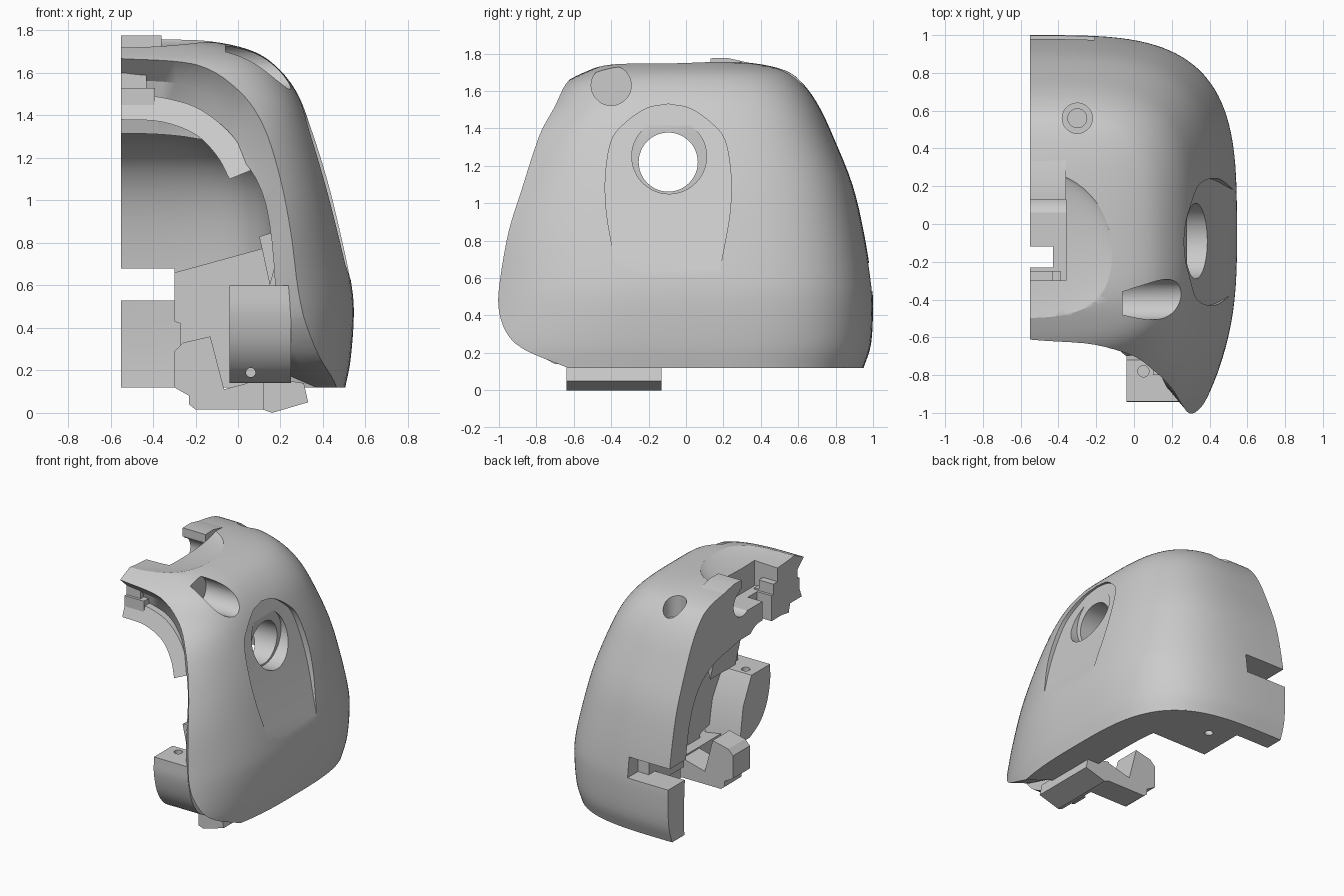
import bpy, bmesh, math
from mathutils import Vector, Matrix

cube = bpy.data.objects.get("Cube")
if cube:
    bpy.data.objects.remove(cube, do_unlink=True)

SEAM = -0.55
MID_Y = -0.1

grey = bpy.data.materials.new("matte grey")
grey.use_nodes = True
grey.diffuse_color = (0.6, 0.6, 0.6, 1)
for node in grey.node_tree.nodes:
    if node.type == 'BSDF_PRINCIPLED':
        node.inputs["Base Color"].default_value = (0.6, 0.6, 0.6, 1)
        node.inputs["Roughness"].default_value = 0.7


def finish(name, bm):
    bmesh.ops.recalc_face_normals(bm, faces=bm.faces[:])
    mesh = bpy.data.meshes.new(name)
    bm.to_mesh(mesh)
    bm.free()
    mesh.materials.append(grey)
    obj = bpy.data.objects.new(name, mesh)
    bpy.context.scene.collection.objects.link(obj)
    return obj


def spline(points, steps):
    """Smooth curve through the given points, any dimension."""
    p = [Vector(q) for q in points]
    p = [p[0] * 2 - p[1]] + p + [p[-1] * 2 - p[-2]]
    out = []
    for i in range(1, len(p) - 2):
        a, b, c, d = p[i - 1:i + 3]
        for k in range(steps):
            t = k / steps
            out.append((b * 2 + (c - a) * t + (a * 2 - b * 5 + c * 4 - d) * t * t
                        + (b * 3 - a - c * 3 + d) * t ** 3) * 0.5)
    return out + [p[-2]]


def bridge(bm, rings):
    n = len(rings[0])
    for low, high in zip(rings, rings[1:]):
        for i in range(n):
            j = (i + 1) % n
            bm.faces.new((low[i], low[j], high[j], high[i]))


def dome(name, rows, rear_power, steps=4, segments=128):
    """Loft of rounded sections: height, half width, front depth, back depth, front squareness."""
    bm = bmesh.new()
    rings = []
    for z, a, front, back, front_power in spline(rows, steps):
        ring = []
        for i in range(segments):
            t = math.tau * (i + 0.5) / segments
            c, s = math.cos(t), math.sin(t)
            depth, power = (back, rear_power) if s > 0 else (front, front_power)
            x = math.copysign(abs(c) ** (2 / power), c) * a
            y = math.copysign(abs(s) ** (2 / power), s) * depth
            ring.append(bm.verts.new((SEAM + x, MID_Y + y, z)))
        rings.append(ring)
    bridge(bm, rings)
    bm.faces.new(rings[0])
    bm.faces.new(rings[-1])
    return finish(name, bm)


def prism(name, outline, axis, lo, hi):
    bm = bmesh.new()
    place = {'x': lambda u, v, d: (d, u, v),
             'y': lambda u, v, d: (u, d, v),
             'z': lambda u, v, d: (u, v, d)}[axis]
    rings = [[bm.verts.new(place(u, v, d)) for u, v in outline] for d in (lo, hi)]
    bridge(bm, rings)
    for ring in rings:
        bm.faces.new(ring)
    return finish(name, bm)


def box(name, x0, x1, y0, y1, z0, z1):
    return prism(name, [(x0, y0), (x1, y0), (x1, y1), (x0, y1)], 'z', z0, z1)


def cylinder(name, axis, u, v, radius, lo, hi, n=48):
    circle = [(u + radius * math.cos(math.tau * i / n),
               v + radius * math.sin(math.tau * i / n)) for i in range(n)]
    return prism(name, circle, axis, lo, hi)


def ellipsoid(name, centre, radii):
    bm = bmesh.new()
    matrix = Matrix.Translation(centre) @ Matrix.Diagonal((*radii, 1))
    bmesh.ops.create_uvsphere(bm, u_segments=64, v_segments=40, radius=1, matrix=matrix)
    return finish(name, bm)


def side_scoop():
    """Tall rounded cutter with a curved floor that runs out to the surface at the bottom."""
    half = spline([(0.26, 0.56), (0.29, 0.72), (0.33, 0.95), (0.335, 1.15),
                   (0.305, 1.33), (0.24, 1.42), (0.12, 1.505), (0, 1.53)], 5)
    bm = bmesh.new()
    rows = []
    for u, z in half:
        dz = z - 0.6
        floor = 0.54 - 0.36 * dz + 0.05 * dz * dz
        width = max(u, 0.004)
        rows.append([bm.verts.new((x, -0.095 + y, z)) for x, y in
                     ((floor, -width), (floor, width), (0.9, width), (0.9, -width))])
    bridge(bm, rows)
    bm.faces.new(rows[0])
    bm.faces.new(rows[-1])
    return finish("scoop", bm)


def cut(target, cutter):
    cutter.hide_render = True
    mod = target.modifiers.new("cut", 'BOOLEAN')
    mod.operation = 'DIFFERENCE'
    mod.solver = 'EXACT'
    mod.object = cutter
    bpy.context.view_layer.update()
    result = bpy.data.meshes.new_from_object(
        target.evaluated_get(bpy.context.evaluated_depsgraph_get()))
    target.modifiers.clear()
    target.data = result
    bpy.data.objects.remove(cutter, do_unlink=True)


def face_opening():
    """Flared cutter following the curved edge of the face opening."""
    edge = spline([(-0.55, -0.615, 1.67), (-0.2, -0.64, 1.64), (0, -0.7, 1.52),
                   (0.12, -0.785, 1.35), (0.2, -0.87, 1.1), (0.25, -0.95, 0.85),
                   (0.28, -0.99, 0.6), (0.32, -1, 0.42), (0.4, -0.92, 0.25),
                   (0.5, -0.66, 0.12)], 5)
    edge += [Vector(q) for q in ((0.53, -0.6, -0.2), (-0.9, -0.6, -0.2), (-0.9, -0.615, 1.67))]
    bm = bmesh.new()
    far = [bm.verts.new((p.x, p.y - 1.5, p.z)) for p in edge]
    rim = [bm.verts.new(p) for p in edge]
    deep = [bm.verts.new((SEAM + (p.x - SEAM) * 0.89, p.y + 0.11, p.z * 0.94)) for p in edge]
    bridge(bm, [far, rim, deep])
    for ring, tip in ((far, (-0.4, -2.8, 0.6)), (deep, (-0.5, -0.2, 0.5))):
        top = bm.verts.new(tip)
        for i in range(len(ring)):
            bm.faces.new((ring[i], ring[(i + 1) % len(ring)], top))
    return finish("opening_cutter", bm)


# Half shell
shell = dome("shell", [
    (0.12, 1.055, 1.36, 1.05, 2.5), (0.25, 1.08, 1.33, 1.09, 2.5), (0.45, 1.095, 1.24, 1.1, 2.5),
    (0.6, 1.085, 1.19, 1.09, 2.5), (0.85, 1.035, 1.14, 1.05, 2.5), (1.1, 0.975, 1.01, 0.99, 2.6),
    (1.35, 0.895, 0.85, 0.89, 2.8), (1.52, 0.82, 0.67, 0.81, 3.1), (1.64, 0.72, 0.555, 0.725, 3.4),
    (1.71, 0.6, 0.42, 0.63, 3.6), (1.75, 0.41, 0.3, 0.45, 3.6), (1.762, 0.18, 0.14, 0.2, 3.6)], 3.6)
cutters = [
    dome("cavity", [
        (-0.1, 0.76, 1, 0.89, 6), (0.3, 0.77, 1, 0.91, 6), (0.8, 0.74, 0.95, 0.87, 6),
        (1.1, 0.68, 0.8, 0.77, 5), (1.26, 0.52, 0.6, 0.58, 4), (1.33, 0.2, 0.25, 0.25, 3)], 4.5),
    face_opening(),
    # Side scoop and stepped ear hole
    side_scoop(),
    cylinder("ear_counterbore", 'x', -0.09, 1.25, 0.2, 0.28, 0.9),
    cylinder("ear_hole", 'x', -0.095, 1.22, 0.158, -0.8, 0.9),
    # Brow socket, rear socket, rear slot with a wider outer recess
    cylinder("brow_socket", 'x', -0.4, 1.63, 0.107, -0.06, 0.6),
    cylinder("rear_socket", 'z', -0.3, 0.56, 0.08, 1.56, 2),
    cylinder("rear_socket_bore", 'z', -0.3, 0.56, 0.05, 1.45, 1.6),
    box("rear_slot", -0.8, -0.3, 0.4, 1.4, 0.53, 0.68),
    box("rear_recess", -0.8, -0.21, 0.87, 1.4, 0.53, 0.68),
    # Crown dish and notch with a rounded trough under the tab
    ellipsoid("crown_dish", (SEAM, -0.17, 1.77), (0.46, 0.47, 0.07)),
    box("crown_notch", -0.8, -0.36, -0.3, 0.145, 1.52, 2),
    cylinder("crown_trough", 'x', 0.12, 1.6, 0.1, -0.8, -0.36),
    box("crown_gap", -0.8, -0.43, -0.23, -0.12, 1.1, 2),
    box("half", -2.5, SEAM, -2.5, 2.5, -1, 3),
]
for cutter in cutters:
    cut(shell, cutter)

# Crown tab behind the notch
crown_tab = prism("crown_tab", [(0.13, 1.71), (0.13, 1.775), (0.22, 1.777),
                                (0.34, 1.75), (0.3, 1.71)], 'x', SEAM, -0.36)

# Arched frame under the brow, leaning forward towards its foot
outer = spline([(-0.55, 1.5), (-0.39, 1.49), (-0.2, 1.44), (-0.05, 1.33), (0.04, 1.21)], 5)
inner = spline([(-0.04, 1.1), (-0.1, 1.21), (-0.2, 1.31), (-0.36, 1.37), (-0.55, 1.38)], 5)
arch = prism("brow_arch", outer + [Vector((0.05, 1.26)), Vector((0.12, 1.23)),
                                   Vector((0.13, 1.17))] + inner, 'y', -0.54, -0.27)
for v in arch.data.vertices:
    if v.co.y < -0.5:
        v.co.y -= 0.4 * (1.5 - v.co.z)
brow_block = box("brow_block", SEAM, -0.39, -0.56, -0.25, 1.38, 1.53)
brow_step = box("brow_step", SEAM, -0.43, -0.54, -0.25, 1.52, 1.6)

# Rear inner block with a screw hole in its underside
rear_block = prism("rear_block", [(-0.27, 0.12), (-0.27, 0.42), (-0.3, 0.43), (-0.3, 0.66),
                                  (0.12, 0.775), (0.23, 0.775), (0.23, 0.12)], 'y', 0.45, 0.84)
cut(rear_block, cylinder("block_screw_hole", 'z', -0.1, 0.7, 0.03, 0, 0.3, 24))

# Cheek pad, rounded under the front, with pin hole
cheek = prism("cheek_pad", spline([(-0.94, 0.6), (-0.94, 0.47), (-0.9, 0.32),
                                   (-0.82, 0.21), (-0.7, 0.14)], 5)
              + [Vector((-0.58, 0.14)), Vector((-0.62, 0.4)), Vector((-0.72, 0.6))],
              'x', -0.04, 0.25)
cut(cheek, cylinder("pin_hole", 'z', 0.05, -0.78, 0.03, 0.45, 0.8, 24))
cut(cheek, cylinder("screw_hole", 'y', 0.06, 0.19, 0.022, -1.2, -0.7, 24))
side_tab = prism("side_tab", [(0.1, 0.83), (0.2, 0.86), (0.2, 0.78), (0.15, 0.6)],
                 'y', -0.8, -0.5)

# Chin clip below the rim: side wing, cross arm and upright hook
clip_wing = prism("chin_clip_wing", [(0.12, 0.015), (0.16, 0), (0.33, 0.05), (0.31, 0.14),
                                     (0.12, 0.17)], 'y', -0.64, -0.13)
clip_arm = prism("chin_clip_arm", [(-0.23, 0.04), (-0.2, 0.015), (0.14, 0.015), (0.14, 0.165),
                                   (-0.07, 0.11), (-0.23, 0.11)], 'y', -0.33, -0.13)
clip_hook = prism("chin_clip_hook", [(-0.23, 0.08), (-0.06, 0.09), (-0.13, 0.36), (-0.26, 0.33),
                                     (-0.3, 0.29), (-0.3, 0.12)], 'y', -0.33, -0.13)

# Smooth curved surfaces and keep creases sharp
for obj in (shell, crown_tab, arch, brow_block, brow_step, rear_block, cheek, side_tab,
            clip_wing, clip_arm, clip_hook):
    bpy.ops.object.select_all(action='DESELECT')
    obj.select_set(True)
    bpy.context.view_layer.objects.active = obj
    bpy.ops.object.shade_smooth_by_angle(angle=math.radians(30))
